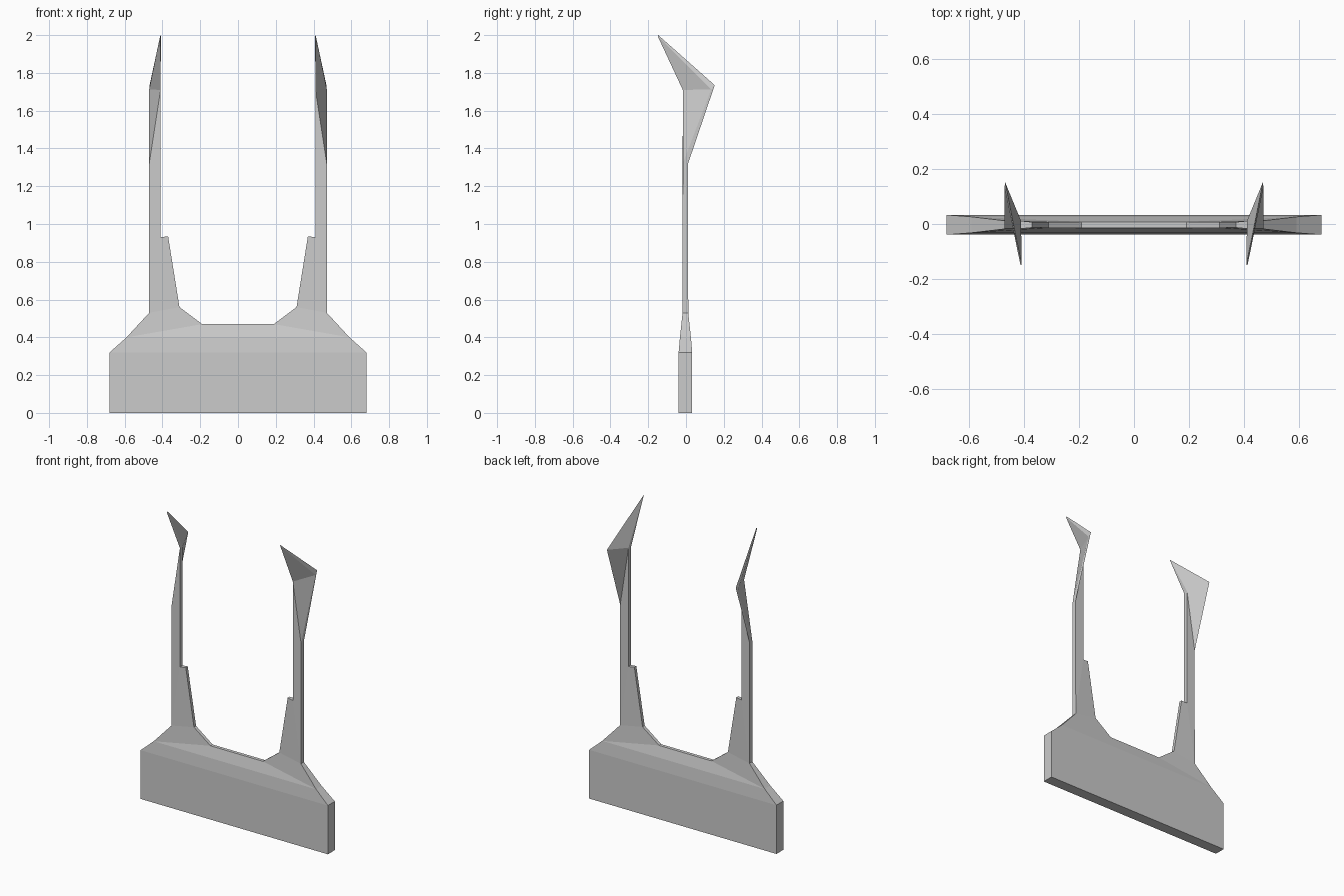
import bpy

if "Cube" in bpy.data.objects:
    bpy.data.objects.remove(bpy.data.objects["Cube"])

YC = -0.003  # the plate sits slightly forward of the blades' centre

# Outline points of the right half: name -> (x, z, half thickness)
plate = {
    "bottom_mid": (0, 0, .036), "bottom_end": (.68, 0, .036),
    "wall_end": (.68, .32, .036), "wall_mid": (0, .32, .036),
    "ridge_end": (.59, .40, .029), "ridge_mid": (0, .40, .029),
    "lip_end": (.19, .47, .011), "lip_mid": (0, .47, .011),
    "arm_out": (.47, .53, .015), "arm_in": (.31, .56, .011),
    "step_in": (.37, .935, .010), "step_out": (.41, .93, .014),
    "top_out": (.47, 1.32, .014), "top_in": (.41, 1.71, .014),
}
# Each point becomes a front and a back position
P = {n: ((x, YC - t, z), (x, YC + t, z)) for n, (x, z, t) in plate.items()}
P["blade_tip"] = ((.412, -.150, 1.995), (.408, -.147, 2.0))
P["blade_heel"] = ((.47, .133, 1.712), (.468, .152, 1.735))


def make_part(name, panels, seams=()):
    """Front panels, mirrored back panels and a rim, except along seams."""
    names = sorted({n for p in panels for n in p})
    idx = {n: i * 2 for i, n in enumerate(names)}
    verts = [v for n in names for v in P[n]]
    faces = []
    edges = {(p[i - 1], p[i]) for p in panels for i in range(len(p))}
    for p in panels:
        faces.append([idx[n] for n in p])
        faces.append([idx[n] + 1 for n in reversed(p)])
    for a, b in sorted(edges):
        on_middle = P[a][0][0] == 0 and P[b][0][0] == 0
        if (b, a) in edges or on_middle or {a, b} in seams:
            continue
        faces.append([idx[b], idx[a], idx[a] + 1, idx[b] + 1])
    mesh = bpy.data.meshes.new(name)
    mesh.from_pydata(verts, [], faces)
    mesh.update()
    obj = bpy.data.objects.new(name, mesh)
    bpy.context.collection.objects.link(obj)
    mirror = obj.modifiers.new("Mirror", "MIRROR")
    mirror.use_clip = True
    return obj


arm_seam = {"arm_out", "arm_in"}
blade_seam = {"top_out", "top_in"}

# Thick base with bevelled upper edge and shoulders
make_part("base", [
    ("bottom_mid", "bottom_end", "wall_end", "wall_mid"),
    ("wall_mid", "wall_end", "ridge_end", "ridge_mid"),
    ("ridge_mid", "ridge_end", "lip_end", "lip_mid"),
    ("ridge_end", "arm_out", "arm_in", "lip_end"),
], [arm_seam])

# Upright arms with stepped inner gusset
make_part("arms", [
    ("arm_out", "top_out", "top_in", "step_out"),
    ("arm_out", "step_out", "step_in", "arm_in"),
], [arm_seam, blade_seam])

# Twisted blades on top of the arms
make_part("blades", [
    ("top_in", "top_out", "blade_heel"),
    ("top_in", "blade_heel", "blade_tip"),
], [blade_seam])
